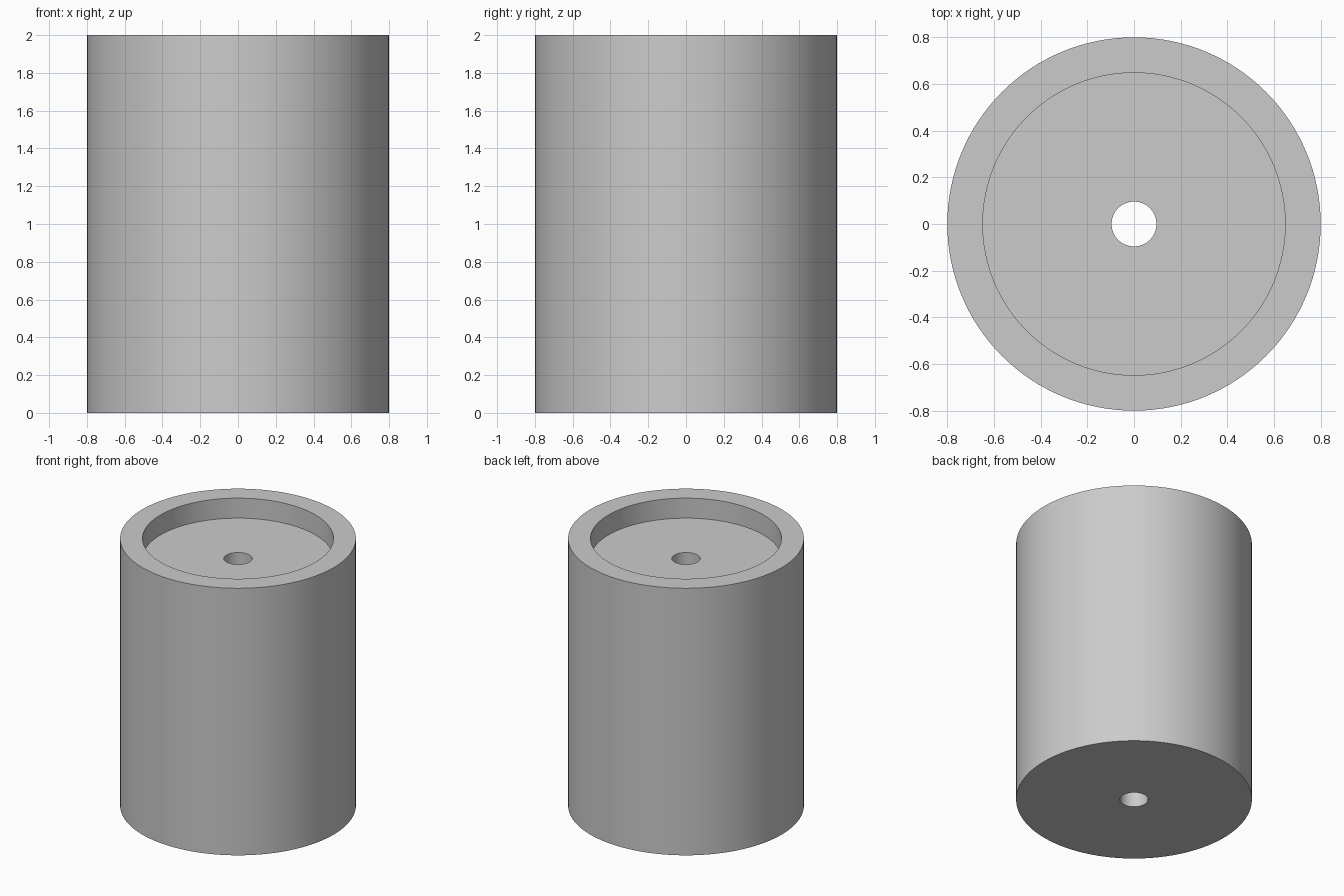
import bpy, bmesh, math
from mathutils import Matrix

if "Cube" in bpy.data.objects:
    bpy.data.objects.remove(bpy.data.objects["Cube"], do_unlink=True)

# Single plain grey finish
grey = bpy.data.materials.new("light_grey")
grey.use_nodes = True
colour = (0.6, 0.6, 0.6, 1.0)
grey.diffuse_color = colour
grey.node_tree.nodes["Principled BSDF"].inputs["Base Color"].default_value = colour

# Cylinder dimensions
OUTER, RECESS, BORE = 0.8, 0.648, 0.096
HEIGHT, FLOOR = 2.0, 1.85
SEGMENTS = 128


def lathe(name, profile):
    """Revolve a closed (radius, height) profile around the z axis."""
    bm = bmesh.new()
    verts = [bm.verts.new((r, 0, z)) for r, z in profile]
    edges = [bm.edges.new((v, verts[(i + 1) % len(verts)])) for i, v in enumerate(verts)]
    bmesh.ops.spin(bm, geom=verts + edges, cent=(0, 0, 0), axis=(0, 0, 1),
                   angle=math.tau, steps=SEGMENTS, use_merge=True)
    bmesh.ops.remove_doubles(bm, verts=bm.verts, dist=1e-5)
    bmesh.ops.recalc_face_normals(bm, faces=bm.faces)
    mesh = bpy.data.meshes.new(name)
    bm.to_mesh(mesh)
    bm.free()
    mesh.materials.append(grey)
    obj = bpy.data.objects.new(name, mesh)
    bpy.context.collection.objects.link(obj)
    bpy.ops.object.select_all(action="DESELECT")
    obj.select_set(True)
    bpy.context.view_layer.objects.active = obj
    bpy.ops.object.shade_smooth_by_angle(angle=math.radians(30))
    return obj


# Thick body with a shallow recess on top and a bore through the middle
lathe("bored_cylinder", [
    (BORE, 0), (OUTER, 0), (OUTER, HEIGHT),
    (RECESS, HEIGHT), (RECESS, FLOOR), (BORE, FLOOR),
])
